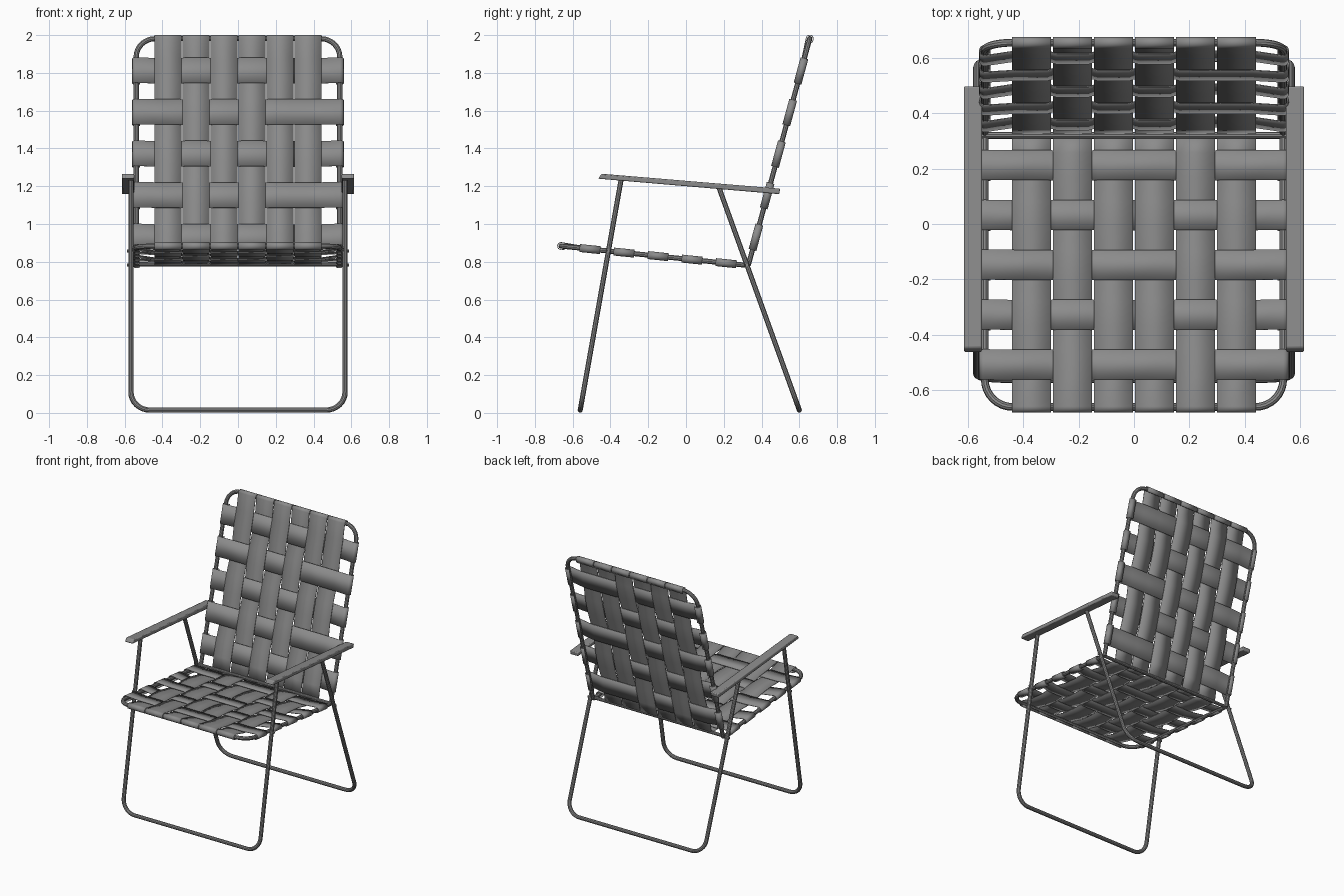
import bpy
import bmesh
from math import sin, cos, pi
from mathutils import Vector

cube = bpy.data.objects.get("Cube")
if cube:
    bpy.data.objects.remove(cube, do_unlink=True)

grey = bpy.data.materials.new("plain grey")
grey.use_nodes = True
grey.diffuse_color = (0.26, 0.26, 0.26, 1)
grey.node_tree.nodes["Principled BSDF"].inputs["Base Color"].default_value = (0.26, 0.26, 0.26, 1)

TUBE, WRAP = 0.014, 0.019
X = Vector((1, 0, 0))


def link(name, data):
    ob = bpy.data.objects.new(name, data)
    bpy.context.collection.objects.link(ob)
    data.materials.append(grey)
    bpy.ops.object.select_all(action="DESELECT")
    ob.select_set(True)
    bpy.context.view_layer.objects.active = ob
    return ob


def tube(name, points, radius=TUBE):
    curve = bpy.data.curves.new(name, "CURVE")
    curve.dimensions = "3D"
    curve.bevel_depth = radius
    curve.bevel_resolution = 3
    curve.use_fill_caps = True
    spline = curve.splines.new("POLY")
    spline.points.add(len(points) - 1)
    for p, co in zip(spline.points, points):
        p.co = (*co, 1)
    link(name, curve)
    bpy.ops.object.convert(target="MESH")
    bpy.ops.object.shade_smooth_by_angle()


def u_tube(name, tip, end, half, r=0.1):
    """U-shaped tube: rounded corners at the tip, two open ends."""
    tip, end = Vector((0, *tip)), Vector((0, *end))
    d = (end - tip).normalized()
    left = [end + X * half]
    for i in range(9):
        a = i / 8 * pi / 2
        left.append(tip + X * (half - r + r * cos(a)) + d * (r - r * sin(a)))
    right = [Vector((-p.x, p.y, p.z)) for p in reversed(left)]
    tube(name, left + right)


def ribbon(name, path, origin, along, normal, across, width):
    """Thin strap following a path of (distance, height) points."""
    bm = bmesh.new()
    rows = []
    for a, h in path:
        p = origin + along * a + normal * h
        rows.append([bm.verts.new(p + across * s * width / 2) for s in (-1, 1)])
    for p, q in zip(rows, rows[1:]):
        bm.faces.new((p[0], p[1], q[1], q[0]))
    bmesh.ops.recalc_face_normals(bm, faces=bm.faces)
    me = bpy.data.meshes.new(name)
    bm.to_mesh(me)
    bm.free()
    ob = link(name, me)
    solid = ob.modifiers.new("thickness", "SOLIDIFY")
    solid.thickness = 0.004
    solid.offset = 0
    bpy.ops.object.shade_smooth_by_angle()


def loop(center, side):
    """Strap end wrapped round a tube, from underneath to the top."""
    pts = [(center - side * 0.02, -WRAP + 0.003)]
    for i in range(9):
        a = -pi / 2 + pi * i / 8
        pts.append((center + side * WRAP * cos(a), WRAP * sin(a)))
    return pts


def crossing(at, half, over):
    h = 0.012 if over else 0.002
    return [(at - half, h), (at + half, h)]


def woven_panel(name, tip, end, up, half, first, pitch, cross_width, over_columns):
    tip, end = Vector((0, *tip)), Vector((0, *end))
    d = end - tip
    length = d.length
    d.normalize()
    n = X.cross(d) * up
    columns = [(i - 2.5) * 0.148 for i in range(6)]
    rows = [first + pitch * i for i in range(5)]

    def cross_over(r, c):
        return (c in over_columns) == (r % 2 == 0)

    # lengthwise straps
    for c, x in enumerate(columns):
        path = loop(0, -1)
        for r, a in enumerate(rows):
            path += crossing(a, cross_width * 0.42, not cross_over(r, c))
        path.append((length, 0.004))
        ribbon(f"{name}_long_strap_{c + 1}", path, tip + X * x, d, n, X, 0.142)

    # crosswise straps
    for r, a in enumerate(rows):
        path = loop(-half, -1)
        for c, x in enumerate(columns):
            path += crossing(x, 0.058, cross_over(r, c))
        path += reversed(loop(half, 1))
        ribbon(f"{name}_cross_strap_{r + 1}", path, tip + d * a, X, n, d, cross_width)


# Bent tube frames
SEAT_TIP, SEAT_END = (-0.661, 0.883), (0.325, 0.781)
BACK_TIP, BACK_END = (0.655, 1.981), (0.33, 0.782)
u_tube("seat_frame", SEAT_TIP, SEAT_END, 0.539)
u_tube("back_frame", BACK_TIP, BACK_END, 0.539)
u_tube("front_leg", (-0.56, 0.015), (-0.343, 1.238), 0.567)
u_tube("rear_leg", (0.6, 0.015), (0.173, 1.197), 0.567)
tube("hinge_bar", [(-0.55, 0.32, 0.787), (0.55, 0.32, 0.787)], 0.012)

# Woven straps
woven_panel("seat", SEAT_TIP, SEAT_END, 1, 0.539, 0.153, 0.181, 0.109, {0, 2, 3, 5})
woven_panel("back", BACK_TIP, BACK_END, -1, 0.539, 0.177, 0.228, 0.139, {1, 3})

# Armrests and pivot pins on both sides
ARM = [(-0.447, 1.266), (0.498, 1.187), (0.494, 1.158), (-0.465, 1.24)]
for side, label in ((1, "left"), (-1, "right")):
    bm = bmesh.new()
    face = bm.faces.new([bm.verts.new((side * 0.549, y, z)) for y, z in ARM])
    out = bmesh.ops.extrude_face_region(bm, geom=[face])
    moved = [v for v in out["geom"] if isinstance(v, bmesh.types.BMVert)]
    bmesh.ops.translate(bm, verts=moved, vec=X * side * 0.066)
    bmesh.ops.recalc_face_normals(bm, faces=bm.faces)
    me = bpy.data.meshes.new(f"{label}_armrest")
    bm.to_mesh(me)
    bm.free()
    arm = link(f"{label}_armrest", me)
    bevel = arm.modifiers.new("soft edges", "BEVEL")
    bevel.width = 0.006
    bevel.segments = 2
    bpy.ops.object.shade_smooth_by_angle()
    for pin, y, z in (("front", -0.41, 0.857), ("rear", 0.323, 0.783)):
        tube(f"{label}_{pin}_pin", [(side * 0.53, y, z), (side * 0.587, y, z)], 0.008)
